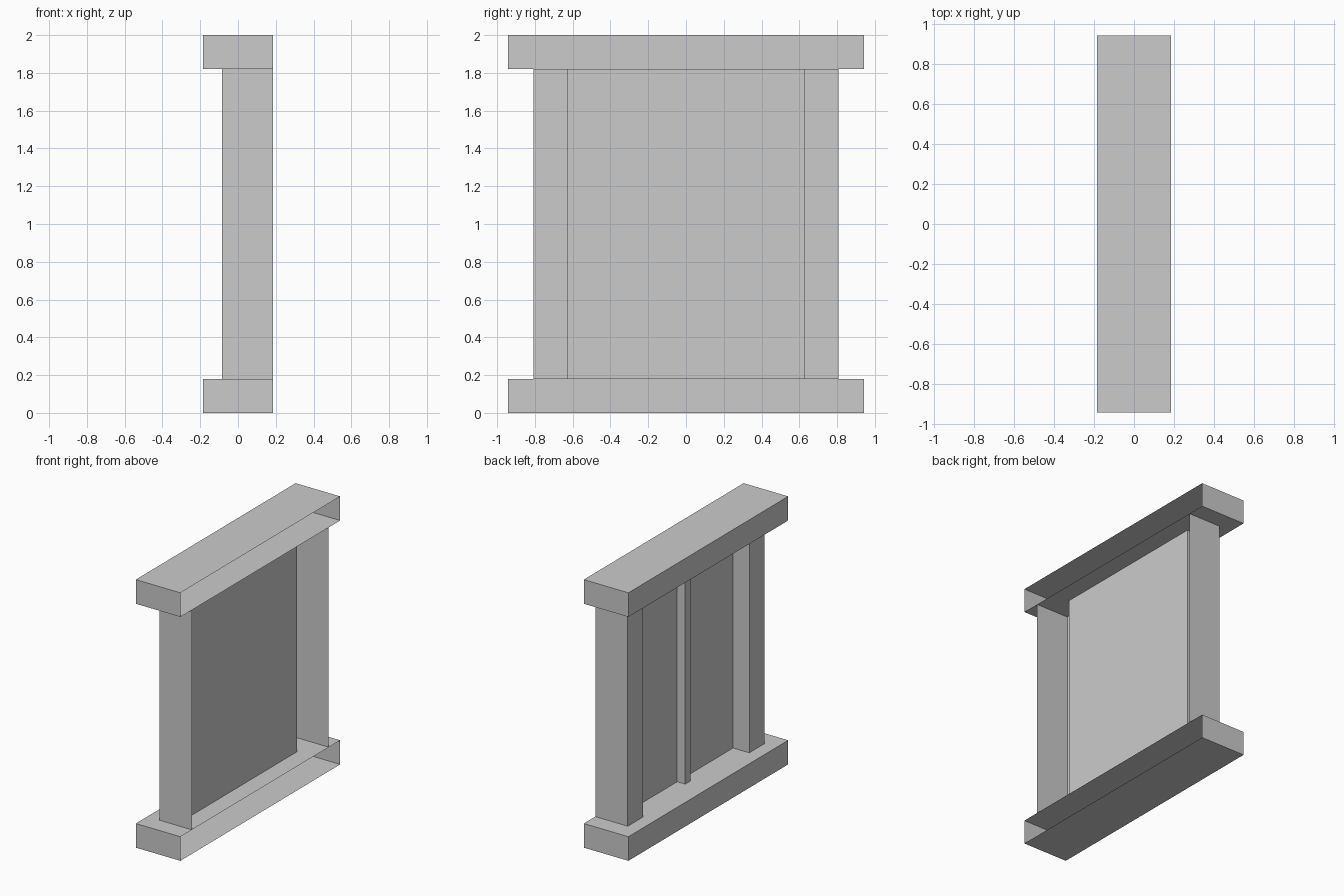
import bpy
import bmesh

cube = bpy.data.objects.get("Cube")
if cube:
    bpy.data.objects.remove(cube, do_unlink=True)

grey = bpy.data.materials.new("light_grey")
grey.use_nodes = True
colour = (0.6, 0.6, 0.6, 1)
grey.diffuse_color = colour
grey.node_tree.nodes["Principled BSDF"].inputs["Base Color"].default_value = colour

# Overall dimensions
HALF_DEPTH, HALF_LENGTH = 0.184, 0.942
BEAM, HEIGHT = 0.18, 2.0
POST_BACK, POST_IN, POST_OUT = -0.084, 0.627, 0.807
PANEL_X = 0.05


def finish(name, bm):
    mesh = bpy.data.meshes.new(name)
    bm.to_mesh(mesh)
    bm.free()
    mesh.materials.append(grey)
    obj = bpy.data.objects.new(name, mesh)
    bpy.context.collection.objects.link(obj)
    return obj


def beam(name, z0):
    """Box beam, open along its +x side."""
    bm = bmesh.new()
    bmesh.ops.create_cube(bm, size=1)
    bmesh.ops.scale(bm, vec=(2 * HALF_DEPTH, 2 * HALF_LENGTH, BEAM), verts=bm.verts)
    bmesh.ops.translate(bm, vec=(0, 0, z0 + BEAM / 2), verts=bm.verts)
    bm.normal_update()
    open_side = [f for f in bm.faces if f.normal.x > 0.9]
    bmesh.ops.delete(bm, geom=open_side, context='FACES')
    return finish(name, bm)


def upright(name, profile):
    """Thin sheet: an open (x, y) profile raised between the two beams."""
    bm = bmesh.new()
    points = [bm.verts.new((x, y, BEAM)) for x, y in profile]
    edges = [bm.edges.new(pair) for pair in zip(points, points[1:])]
    raised = bmesh.ops.extrude_edge_only(bm, edges=edges)["geom"]
    verts = [v for v in raised if isinstance(v, bmesh.types.BMVert)]
    bmesh.ops.translate(bm, vec=(0, 0, HEIGHT - 2 * BEAM), verts=verts)
    # Turn every face outward, away from the open side
    bm.normal_update()
    for f in bm.faces:
        c = f.calc_center_median()
        if abs(f.normal.x) > 0.5:
            wrong = f.normal.x > 0
        else:
            mid = sum(y for _, y in profile) / len(profile)
            wrong = f.normal.y * (c.y - mid) < 0
        if wrong:
            f.normal_flip()
    return finish(name, bm)


# Beams
beam("bottom_beam", 0)
beam("top_beam", HEIGHT - BEAM)

# Channel-shaped posts, open toward +x
for name, side in (("front_post", -1), ("back_post", 1)):
    upright(name, [(HALF_DEPTH, side * POST_OUT), (POST_BACK, side * POST_OUT),
                   (POST_BACK, side * POST_IN), (PANEL_X, side * POST_IN)])

# Recessed panel and the rib on its rear
upright("panel", [(PANEL_X, -POST_IN), (PANEL_X, POST_IN)])
RIB, RIB_X = 0.032, -0.016
upright("centre_rib", [(PANEL_X, -RIB), (RIB_X, -RIB), (RIB_X, RIB), (PANEL_X, RIB)])
